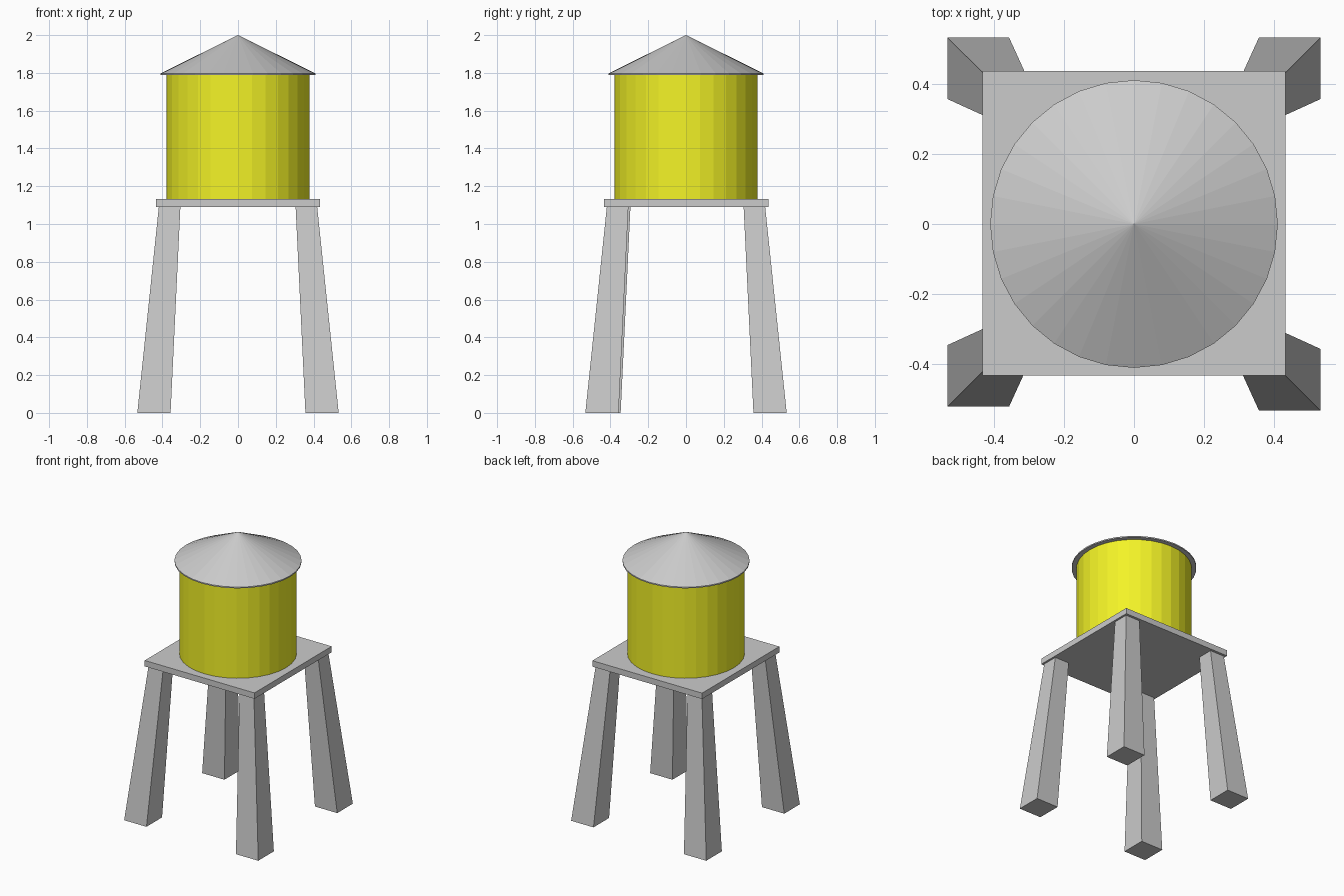
import bpy
import bmesh
from math import cos, sin, tau

if "Cube" in bpy.data.objects:
    bpy.data.objects.remove(bpy.data.objects["Cube"])

SIDES = 32


def add_object(name, bm, material=None):
    bmesh.ops.recalc_face_normals(bm, faces=bm.faces[:])
    mesh = bpy.data.meshes.new(name)
    bm.to_mesh(mesh)
    bm.free()
    obj = bpy.data.objects.new(name, mesh)
    bpy.context.collection.objects.link(obj)
    if material:
        mesh.materials.append(material)
    return obj


def loft(name, rings, apex=None, material=None):
    """Closed solid through matching rings of points, optionally ending in a tip."""
    bm = bmesh.new()
    loops = [[bm.verts.new(p) for p in ring] for ring in rings]
    n = len(loops[0])
    for low, high in zip(loops, loops[1:]):
        for i in range(n):
            j = (i + 1) % n
            bm.faces.new((low[i], low[j], high[j], high[i]))
    bm.faces.new(loops[0][::-1])
    if apex:
        tip = bm.verts.new(apex)
        for i in range(n):
            bm.faces.new((loops[-1][i], loops[-1][(i + 1) % n], tip))
    else:
        bm.faces.new(loops[-1])
    return add_object(name, bm, material)


def circle(r, z):
    return [(r * cos(tau * i / SIDES), r * sin(tau * i / SIDES), z)
            for i in range(SIDES)]


def rect(x0, x1, y0, y1, z):
    return [(x0, y0, z), (x1, y0, z), (x1, y1, z), (x0, y1, z)]


yellow = bpy.data.materials.new("tank_yellow")
yellow.diffuse_color = (0.9, 0.9, 0.02, 1)
yellow.use_nodes = True
yellow.node_tree.nodes["Principled BSDF"].inputs["Base Color"].default_value = yellow.diffuse_color

# Tapered, splayed legs; the front left one sits slightly further back
for sx, side in ((-1, "left"), (1, "right")):
    for sy, end in ((-1, "front"), (1, "back")):
        dy = 0.011 if (sx, sy) == (-1, -1) else 0.0
        rings = [rect(sx * inner, sx * outer, sy * inner + dy, sy * outer + dy, z)
                 for inner, outer, z in ((0.357, 0.533, 0), (0.305, 0.419, 1.092))]
        loft(f"{end}_{side}_leg", rings)

# Square platform
loft("platform", [rect(-0.433, 0.433, -0.433, 0.437, z) for z in (1.09, 1.132)])

# Cylindrical tank
loft("tank", [circle(0.379, z) for z in (1.13, 1.79)], material=yellow)

# Conical roof with a thin rim
loft("roof", [circle(0.411, z) for z in (1.788, 1.797)], apex=(0, 0, 2.0))
